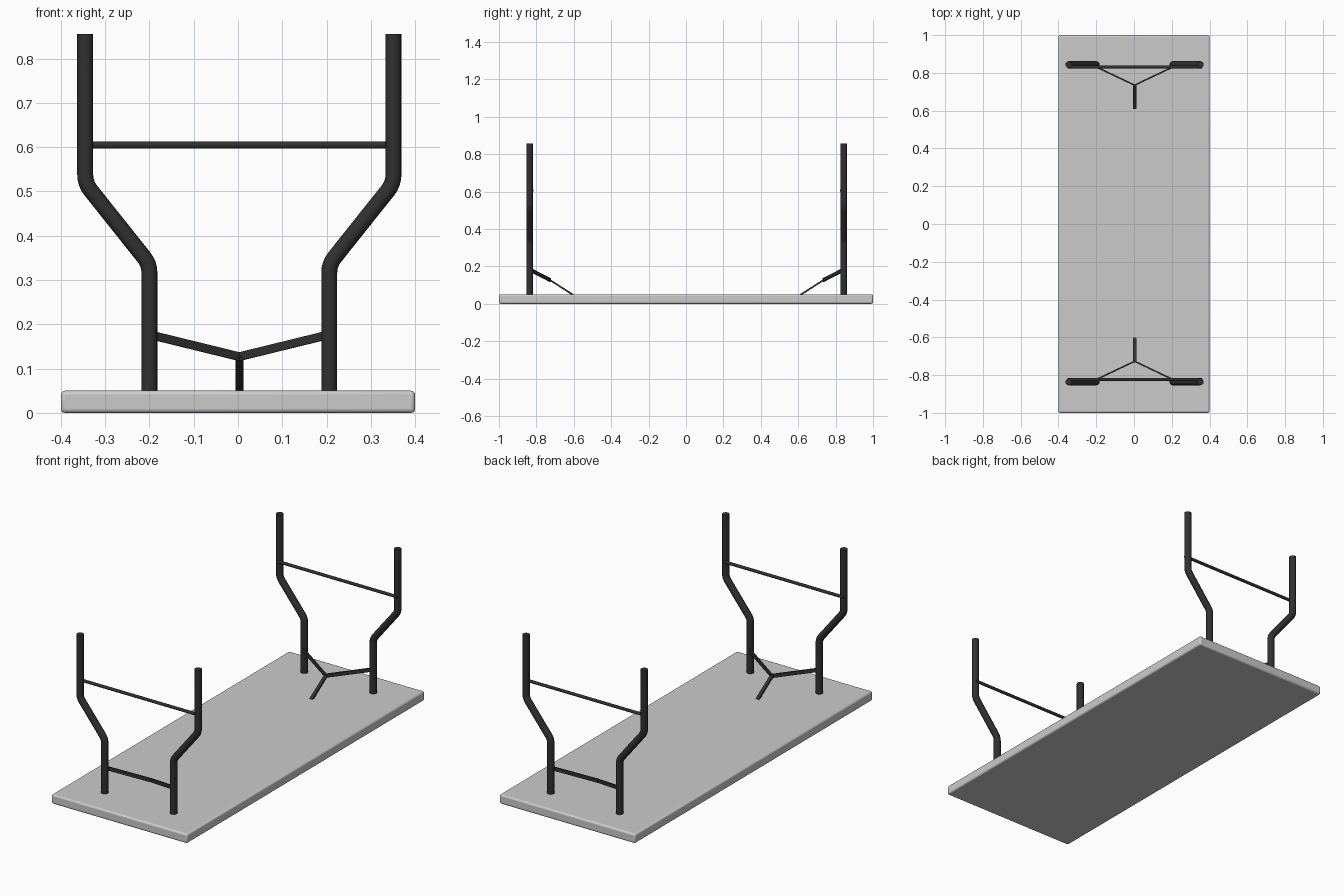
import bpy, math
from mathutils import Vector, Matrix

if "Cube" in bpy.data.objects:
    bpy.data.objects.remove(bpy.data.objects["Cube"])

OX, OY = 0.003, 0.004          # slight offset of the leg frames

dark = bpy.data.materials.new("dark_metal")
dark.diffuse_color = (0.03, 0.03, 0.03, 1)
dark.use_nodes = True
dark.node_tree.nodes["Principled BSDF"].inputs["Base Color"].default_value = dark.diffuse_color


def smooth(ob, angle=35):
    bpy.ops.object.select_all(action='DESELECT')
    ob.select_set(True)
    bpy.context.view_layer.objects.active = ob
    bpy.ops.object.shade_smooth_by_angle(angle=math.radians(angle))


def rounded(pts, r=0.02, n=4):
    """Path with each inner corner replaced by a short arc."""
    pts = [Vector(p) for p in pts]
    out = [pts[0]]
    for a, b, c in zip(pts, pts[1:], pts[2:]):
        p, q = b + (a - b).normalized() * r, b + (c - b).normalized() * r
        for i in range(n + 1):
            t = i / n
            out.append(p * (1 - t) ** 2 + b * 2 * t * (1 - t) + q * t * t)
    return out + [pts[-1]]


def tube(name, pts, radius):
    cu = bpy.data.curves.new(name, 'CURVE')
    cu.dimensions = '3D'
    cu.bevel_depth = radius
    cu.bevel_resolution = 6
    cu.use_fill_caps = True
    sp = cu.splines.new('POLY')
    sp.points.add(len(pts) - 1)
    for p, co in zip(sp.points, pts):
        p.co = (*co, 1)
    ob = bpy.data.objects.new(name, cu)
    bpy.context.collection.objects.link(ob)
    bpy.ops.object.select_all(action='DESELECT')
    ob.select_set(True)
    bpy.context.view_layer.objects.active = ob
    bpy.ops.object.convert(target='MESH')
    ob = bpy.context.object
    ob.data.materials.append(dark)
    smooth(ob)


def flat_bar(name, a, b, side, width, thick):
    """Box from a to b, its width lying along the side direction."""
    a, b = Vector(a), Vector(b)
    d = (b - a).normalized()
    w = Vector(side)
    w = (w - d * w.dot(d)).normalized()
    t = d.cross(w)
    bpy.ops.mesh.primitive_cube_add(size=1)
    ob = bpy.context.object
    ob.name = name
    rot = Matrix((d, w, t)).transposed().to_4x4()
    size = Matrix.Diagonal(((b - a).length, width, thick, 1))
    ob.data.transform(Matrix.Translation((a + b) / 2) @ rot @ size)
    ob.data.materials.append(dark)


# table top, lying face down
bpy.ops.mesh.primitive_cube_add(size=1, location=(0, 0, 0.025))
top = bpy.context.object
top.name = "table_top"
top.data.transform(Matrix.Diagonal((0.8, 2, 0.05, 1)))
bev = top.modifiers.new("edge", 'BEVEL')
bev.width = 0.009
bev.segments = 3
smooth(top)

for end, s in (("front", -1), ("back", 1)):
    def at(x, y, z):
        return (x + OX, s * y + OY, z)

    for side, m in (("left", -1), ("right", 1)):
        # bent tubular leg
        path = [at(m * 0.203, 0.84, 0.045), at(m * 0.203, 0.84, 0.336),
                at(m * 0.348, 0.84, 0.518), at(m * 0.348, 0.84, 0.856)]
        tube(f"{end}_{side}_leg", rounded(path), 0.018)
        # brace arm to the leg
        flat_bar(f"{end}_{side}_brace_arm", at(m * 0.2, 0.826, 0.176),
                 at(0, 0.731, 0.127), (0, 0, 1), 0.019, 0.008)

    # brace stem down to the table top
    flat_bar(f"{end}_brace_stem", at(0, 0.736, 0.13), at(0, 0.607, 0.047),
             (1, 0, 0), 0.018, 0.009)
    # cross bar between the legs
    tube(f"{end}_cross_bar", [at(-0.356, 0.827, 0.605), at(0.356, 0.827, 0.605)], 0.008)
